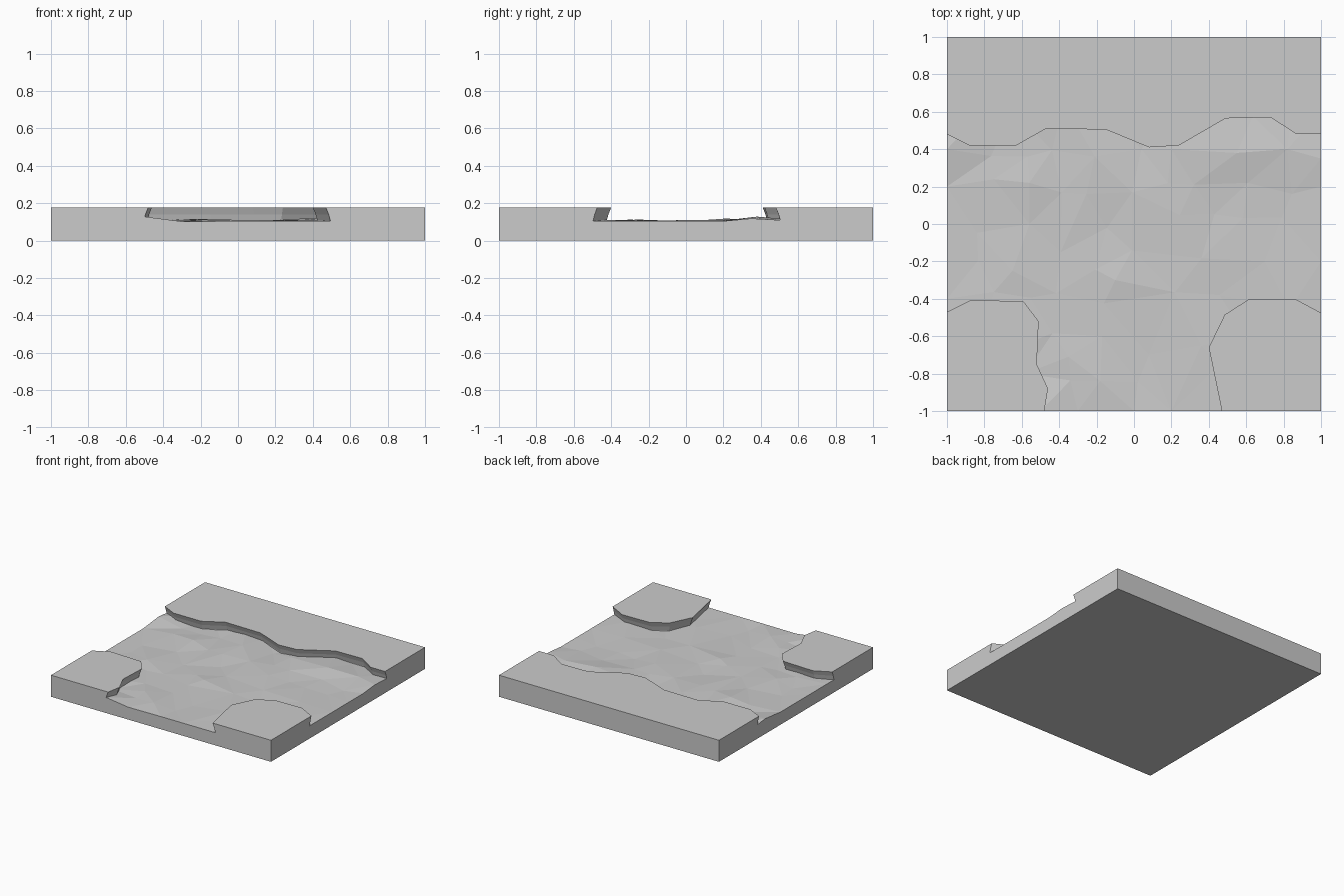
import bpy, bmesh, random
from mathutils import Vector
from mathutils.geometry import delaunay_2d_cdt

random.seed(4)
cube = bpy.data.objects.get("Cube")
if cube:
    bpy.data.objects.remove(cube)

stone = bpy.data.materials.new("grey_stone")
stone.use_nodes = True
grey = (0.6, 0.6, 0.6, 1)
stone.diffuse_color = grey
stone.node_tree.nodes["Principled BSDF"].inputs["Base Color"].default_value = grey

TOP, BED = 0.177, 0.104


def finish(bm, name):
    bmesh.ops.recalc_face_normals(bm, faces=bm.faces)
    mesh = bpy.data.meshes.new(name)
    bm.to_mesh(mesh)
    bm.free()
    mesh.materials.append(stone)
    obj = bpy.data.objects.new(name, mesh)
    bpy.context.collection.objects.link(obj)


def make_bank(name, shore, corners):
    """Flat-topped bank whose shore wall is undercut; the bank lies left of the path."""
    pts = [Vector(p) for p in shore]
    inward = []
    for i, p in enumerate(pts):
        d = (pts[min(i + 1, len(pts) - 1)] - pts[max(i - 1, 0)]).normalized()
        n = Vector((-d.y, d.x))
        # ends slide along the tile border
        if abs(p.x) == 1:
            n.x = 0
        if abs(p.y) == 1:
            n.y = 0
        inward.append(n)
    bm = bmesh.new()
    rings = []
    for z, inset in ((0.08, 0.025), (0.105, 0.025), (0.14, 0.015), (TOP, 0)):
        outline = [p + n * inset for p, n in zip(pts, inward)]
        outline += [Vector(c) for c in corners]
        rings.append([bm.verts.new((p.x, p.y, z)) for p in outline])
    for low, high in zip(rings, rings[1:]):
        for i in range(len(low)):
            j = (i + 1) % len(low)
            bm.faces.new((low[i], low[j], high[j], high[i]))
    bm.faces.new(rings[-1])
    bm.faces.new(rings[0][::-1])
    finish(bm, name)


# Raised banks around the channel
make_bank("back_bank",
          [(-1, .48), (-.88, .42), (-.63, .42), (-.47, .51), (-.15, .505), (.08, .41),
           (.24, .42), (.49, .565), (.73, .57), (.87, .48), (1, .48)],
          [(1, 1), (-1, 1)])
make_bank("front_right_bank",
          [(-.48, -1), (-.46, -.88), (-.52, -.75), (-.51, -.52), (-.59, -.415),
           (-.87, -.405), (-1, -.47)],
          [(-1, -1)])
make_bank("front_left_bank",
          [(1, -.475), (.86, -.4), (.61, -.405), (.485, -.485), (.4, -.66), (.47, -1)],
          [(1, -1)])

# Channel bed: chosen bumps first, then a loose jittered scatter
points = [(-.5, -1, .128), (-.3, -1, .102), (1, .35, .118), (-1, .4, .125),
          (-.57, .36, .105), (-.21, .36, .115), (-.56, .22, .118), (.2, .4, .11),
          (.32, .21, .108), (.61, .22, .106), (.55, .38, .128), (.82, .4, .116),
          (-.35, -.71, .108), (-.18, -.84, .112), (.08, -.7, .098), (.36, -.65, .11),
          (-.1, -.3, .112), (-.17, -.6, .1), (-.65, -.25, .112), (.7, -.2, .108)]
N = 10
for i in range(N + 1):
    for j in range(N + 1):
        x, y = 2 * i / N - 1, 2 * j / N - 1
        z = BED
        if 0 < i < N and 0 < j < N:
            x += random.uniform(-.06, .06)
            y += random.uniform(-.06, .06)
            z += random.uniform(-.007, .008)
        corner = i in (0, N) and j in (0, N)
        if corner or all((x - p[0]) ** 2 + (y - p[1]) ** 2 > .014 for p in points):
            points.append((x, y, z))

coords, _, tris, origin, _, _ = delaunay_2d_cdt(
    [Vector(p[:2]) for p in points], [], [], 0, 1e-5)
bm = bmesh.new()
verts = [bm.verts.new((c.x, c.y, points[o[0]][2])) for c, o in zip(coords, origin)]
for t in tris:
    bm.faces.new([verts[k] for k in t])

# Slab sides and underside
rim = [e for e in bm.edges if e.is_boundary]
skirt = bmesh.ops.extrude_edge_only(bm, edges=rim)["geom"]
for v in skirt:
    if isinstance(v, bmesh.types.BMVert):
        v.co.z = 0
bmesh.ops.holes_fill(bm, edges=[e for e in bm.edges if e.is_boundary], sides=0)
finish(bm, "channel_bed_slab")
